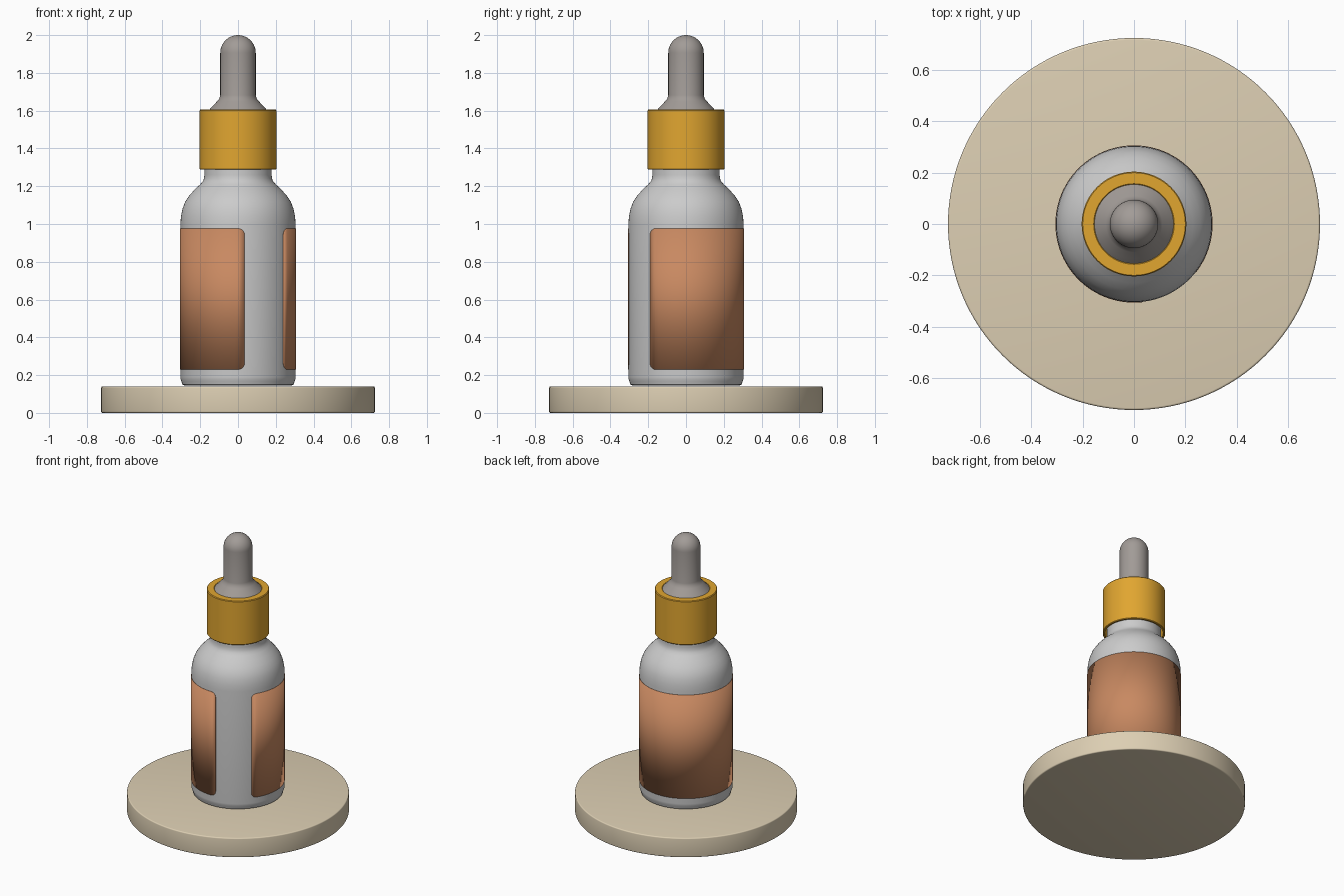
import bpy, bmesh, math

if "Cube" in bpy.data.objects:
    bpy.data.objects.remove(bpy.data.objects["Cube"])


def finish(bm, name, color=None, angle=35):
    bmesh.ops.recalc_face_normals(bm, faces=bm.faces)
    me = bpy.data.meshes.new(name)
    bm.to_mesh(me)
    bm.free()
    ob = bpy.data.objects.new(name, me)
    bpy.context.collection.objects.link(ob)
    if color:
        mat = bpy.data.materials.new(name + "_color")
        mat.diffuse_color = (*color, 1)
        mat.use_nodes = True
        mat.node_tree.nodes["Principled BSDF"].inputs["Base Color"].default_value = mat.diffuse_color
        me.materials.append(mat)
    bpy.ops.object.select_all(action='DESELECT')
    ob.select_set(True)
    bpy.context.view_layer.objects.active = ob
    bpy.ops.object.shade_smooth_by_angle(angle=math.radians(angle))
    return ob


def lathe(name, profile, color=None, closed=False, steps=96):
    """Spin an (r, z) profile around the z axis."""
    bm = bmesh.new()
    pts = profile + profile[:1] if closed else profile
    verts = [bm.verts.new((r, 0, z)) for r, z in pts]
    edges = [bm.edges.new(p) for p in zip(verts, verts[1:])]
    bmesh.ops.spin(bm, geom=verts + edges, cent=(0, 0, 0), axis=(0, 0, 1),
                   angle=math.tau, steps=steps)
    bmesh.ops.remove_doubles(bm, verts=bm.verts, dist=1e-5)
    return finish(bm, name, color)


def arc(cr, cz, rad, a0, a1, n):
    return [(cr + rad * math.cos(math.radians(a0 + (a1 - a0) * i / n)),
             cz + rad * math.sin(math.radians(a0 + (a1 - a0) * i / n)))
            for i in range(n + 1)]


# Round display base with softened rims
lathe("base_disc", [(0, 0)] + arc(0.717, 0.008, 0.008, -90, 0, 4)
      + arc(0.717, 0.132, 0.008, 0, 90, 4) + [(0, 0.14)], (0.72, 0.62, 0.45), steps=128)

# Bottle body, shoulder and neck
lathe("bottle", [(0, 0.146), (0.285, 0.146), (0.295, 0.15), (0.299, 0.165), (0.304, 0.178),
                 (0.305, 0.19), (0.305, 1.0), (0.302, 1.04), (0.294, 1.08), (0.28, 1.117),
                 (0.258, 1.15), (0.23, 1.182), (0.202, 1.208), (0.188, 1.223),
                 (0.18, 1.24), (0.178, 1.26), (0.178, 1.55), (0, 1.55)])

# Collar: open tube with a lip around the bulb
lathe("collar", [(0.19, 1.288), (0.201, 1.288), (0.204, 1.292), (0.204, 1.6),
                 (0.2, 1.605), (0.157, 1.605), (0.154, 1.602), (0.154, 1.56), (0.19, 1.56)],
      (0.75, 0.38, 0.03), closed=True)

# Rubber dropper bulb
lathe("dropper_bulb", [(0, 1.57), (0.154, 1.57), (0.154, 1.602), (0.135, 1.624),
                       (0.11, 1.65), (0.099, 1.664), (0.094, 1.682)]
      + arc(0, 1.906, 0.094, 0, 90, 14), (0.36, 0.33, 0.31))

# Wrapped label with rounded corners
R, Z0, Z1, C = 0.3065, 0.23, 0.976, 0.035
A0, A1 = math.radians(-38.5), math.radians(276.6)
length = R * (A1 - A0)
ends = [C * (1 - math.cos(math.radians(a))) for a in range(0, 91, 15)]
mid = [C + (length - 2 * C) * i / 84 for i in range(1, 84)]
columns = ends + mid + [length - s for s in reversed(ends)]
bm = bmesh.new()
prev = None
for s in columns:
    d = max(0, C - min(s, length - s))
    inset = C - math.sqrt(max(0, C * C - d * d))
    a = A0 + s / R
    col = [bm.verts.new((R * math.cos(a), R * math.sin(a), z)) for z in (Z0 + inset, Z1 - inset)]
    if prev:
        bm.faces.new((prev[0], col[0], col[1], prev[1]))
    prev = col
label = finish(bm, "label", (0.58, 0.25, 0.12))
thick = label.modifiers.new("thickness", 'SOLIDIFY')
thick.thickness = 0.002
thick.offset = -1
